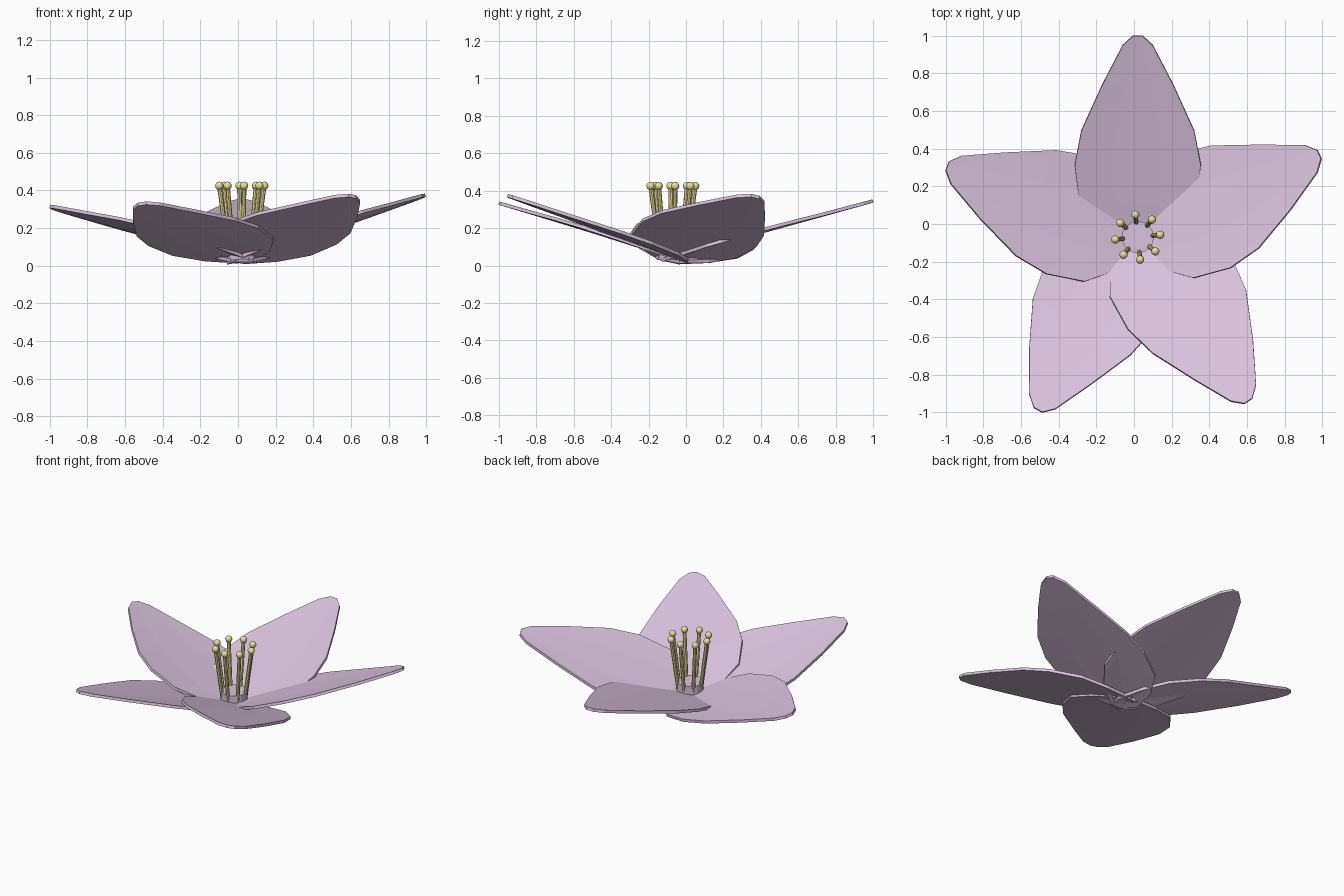
import bpy, bmesh, math
from mathutils import Vector

if "Cube" in bpy.data.objects:
    bpy.data.objects.remove(bpy.data.objects["Cube"])

CX, CY = 0.02, -0.07   # flower axis


def material(name, rgb):
    m = bpy.data.materials.new(name)
    m.diffuse_color = (*rgb, 1)
    m.use_nodes = True
    m.node_tree.nodes["Principled BSDF"].inputs["Base Color"].default_value = m.diffuse_color
    return m


lilac = material("petal_lilac", (0.71, 0.55, 0.74))
yellow = material("stamen_yellow", (0.82, 0.76, 0.30))


def finish(bm, name, mat, smooth=False):
    mesh = bpy.data.meshes.new(name)
    bmesh.ops.recalc_face_normals(bm, faces=bm.faces[:])
    for f in bm.faces:
        f.smooth = smooth
    bm.to_mesh(mesh)
    bm.free()
    mesh.materials.append(mat)
    ob = bpy.data.objects.new(name, mesh)
    bpy.context.collection.objects.link(ob)
    return ob


# Petal outline: distance along the petal, half width
OUTLINE = [(-0.06, 0.06), (0.04, 0.20), (0.18, 0.31), (0.38, 0.335),
           (0.56, 0.30), (0.80, 0.19), (1.01, 0.08), (1.06, 0.025)]


def petal(name, angle, length, tip_z, roll, bow):
    """Thin blade rising to tip_z; roll lowers its anticlockwise edge, bow bends it sideways."""
    a = math.radians(angle)
    along = Vector((math.cos(a), math.sin(a), 0))
    across = Vector((-math.sin(a), math.cos(a), 0))
    bm = bmesh.new()
    rows = []
    for s, half in OUTLINE:
        row = []
        shift = bow * math.sin(math.pi * max(s, 0) / 1.06)
        for t in (-1, -0.88, -0.4, 0.4, 0.88, 1):
            v = t * half
            p = Vector((CX, CY, 0)) + along * (s * length / 1.06) + across * (v + shift)
            p.z = 0.045 + (tip_z - 0.045) * s / 1.06 - roll * v + 0.12 * v * v
            row.append(bm.verts.new(p))
        rows.append(row)
    for r0, r1 in zip(rows, rows[1:]):
        for i in range(len(r0) - 1):
            bm.faces.new((r0[i], r0[i + 1], r1[i + 1], r1[i]))
    ob = finish(bm, name, lilac)
    mod = ob.modifiers.new("thickness", 'SOLIDIFY')
    mod.thickness = 0.018
    mod.offset = 0


petal("petal_right", 24.5, 1.06, 0.37, 0.20, -0.02)
petal("petal_back", 90, 1.07, 0.345, 0.0, 0)
petal("petal_left", 159.5, 1.08, 0.31, -0.18, 0.02)
petal("petal_front_left", 240, 1.06, 0.33, -0.14, -0.02)
petal("petal_front_right", 304, 1.05, 0.37, 0.16, 0.02)


def rod(bm, a, b, r, sides):
    """Capped cylinder from a to b."""
    d = b - a
    made = bmesh.ops.create_cone(bm, cap_ends=True, segments=sides,
                                 radius1=r, radius2=r, depth=d.length)["verts"]
    bmesh.ops.rotate(bm, verts=made, cent=(0, 0, 0),
                     matrix=Vector((0, 0, 1)).rotation_difference(d).to_matrix())
    bmesh.ops.translate(bm, verts=made, vec=(a + b) / 2)


# Central hub
bm = bmesh.new()
rod(bm, Vector((CX, CY, 0.03)), Vector((CX, CY, 0.13)), 0.085, 16)
finish(bm, "hub", lilac)

# Ring of eight stamens with ball tips
for i in range(8):
    a = math.radians(6 + 45 * i)
    out = Vector((math.cos(a), math.sin(a), 0))
    base = Vector((CX, CY, 0.09)) + out * 0.075
    tip = Vector((CX, CY, 0.425)) + out * 0.12
    bm = bmesh.new()
    rod(bm, base, tip, 0.012, 8)
    finish(bm, f"filament_{i + 1}", yellow)
    bm = bmesh.new()
    bmesh.ops.create_uvsphere(bm, u_segments=12, v_segments=8, radius=0.022)
    bmesh.ops.translate(bm, verts=bm.verts[:], vec=tip)
    finish(bm, f"anther_{i + 1}", yellow, True)
